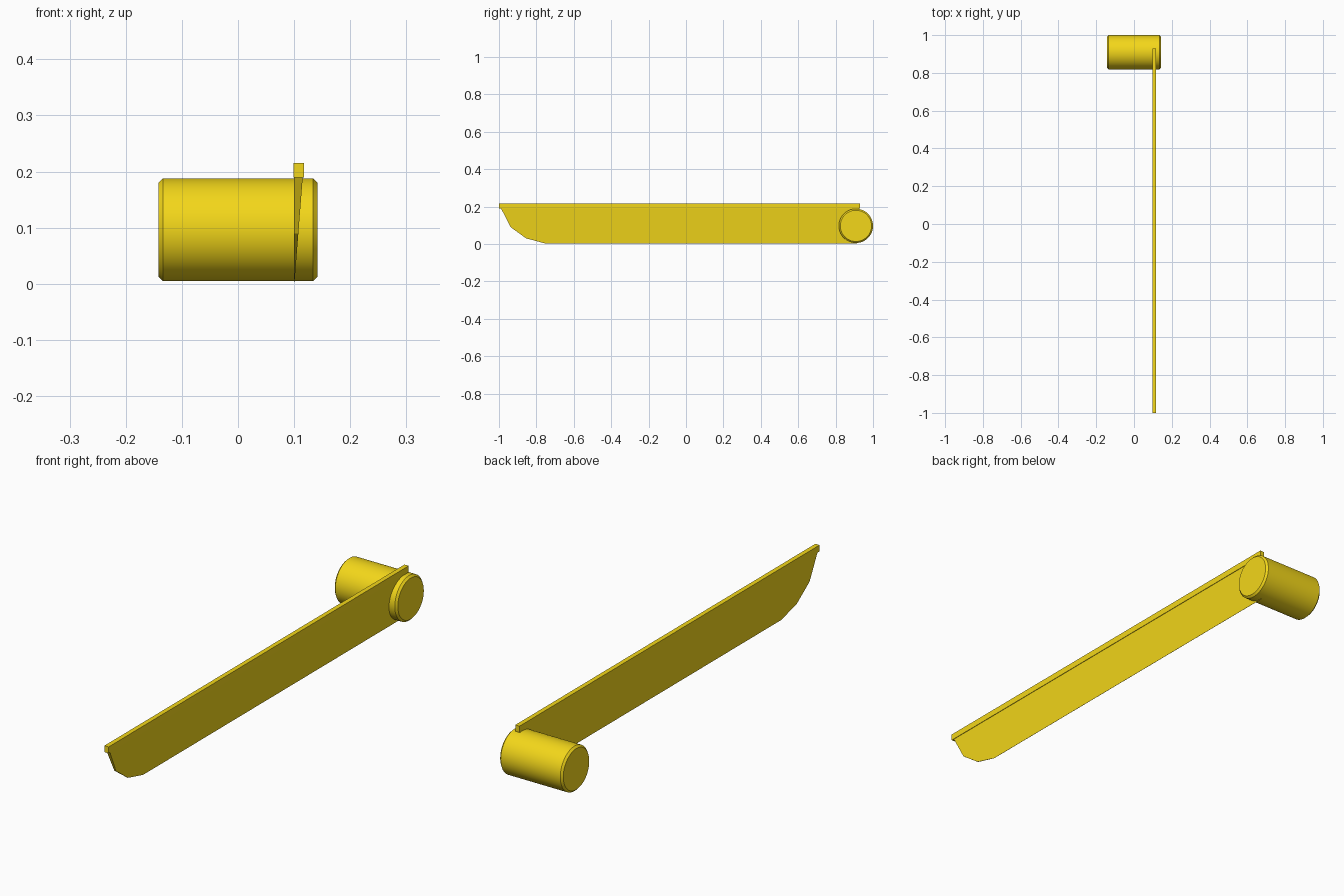
import bpy, bmesh, math

if "Cube" in bpy.data.objects:
    bpy.data.objects.remove(bpy.data.objects["Cube"])

mat = bpy.data.materials.new("yellow")
mat.diffuse_color = (0.9, 0.68, 0.01, 1)
mat.use_nodes = True
mat.node_tree.nodes["Principled BSDF"].inputs["Base Color"].default_value = mat.diffuse_color


def add_object(name, bm):
    bmesh.ops.recalc_face_normals(bm, faces=bm.faces)
    me = bpy.data.meshes.new(name)
    bm.to_mesh(me)
    bm.free()
    me.materials.append(mat)
    ob = bpy.data.objects.new(name, me)
    bpy.context.collection.objects.link(ob)
    return ob


# Blade: side profile in (y, z), flat on the left and tapering to the lower edge
TOP, X0, THICK = 0.192, 0.1, 0.015
profile = [(-0.99, TOP), (-0.938, 0.09), (-0.855, 0.03), (-0.755, 0.003),
           (0.915, 0.003), (0.925, TOP)]
bm = bmesh.new()
left = [bm.verts.new((X0, y, z)) for y, z in profile]
right = [bm.verts.new((X0 + 0.0005 + THICK * z / TOP, y, z)) for y, z in profile]
bm.faces.new(left)
bm.faces.new(right[::-1])
for i in range(len(profile)):
    j = (i + 1) % len(profile)
    bm.faces.new((left[i], left[j], right[j], right[i]))
add_object("blade", bm)

# Spine: square bar along the top of the blade
bm = bmesh.new()
bmesh.ops.create_cube(bm, size=1)
for v in bm.verts:
    v.co = (0.108 + v.co.x * 0.019, -0.035 + v.co.y * 1.93, 0.202 + v.co.z * 0.026)
add_object("spine", bm)

# Hinge barrel: cylinder across x with chamfered ends
bpy.ops.mesh.primitive_cylinder_add(vertices=64, radius=0.0915, depth=0.284,
                                    location=(0, 0.9085, 0.0965),
                                    rotation=(0, math.pi / 2, 0))
barrel = bpy.context.object
barrel.name = "hinge_barrel"
barrel.data.materials.append(mat)
bevel = barrel.modifiers.new("chamfer", 'BEVEL')
bevel.width = 0.008
bevel.segments = 1
bevel.limit_method = 'ANGLE'
bevel.angle_limit = math.radians(40)
bpy.ops.object.shade_smooth_by_angle(angle=math.radians(30))
